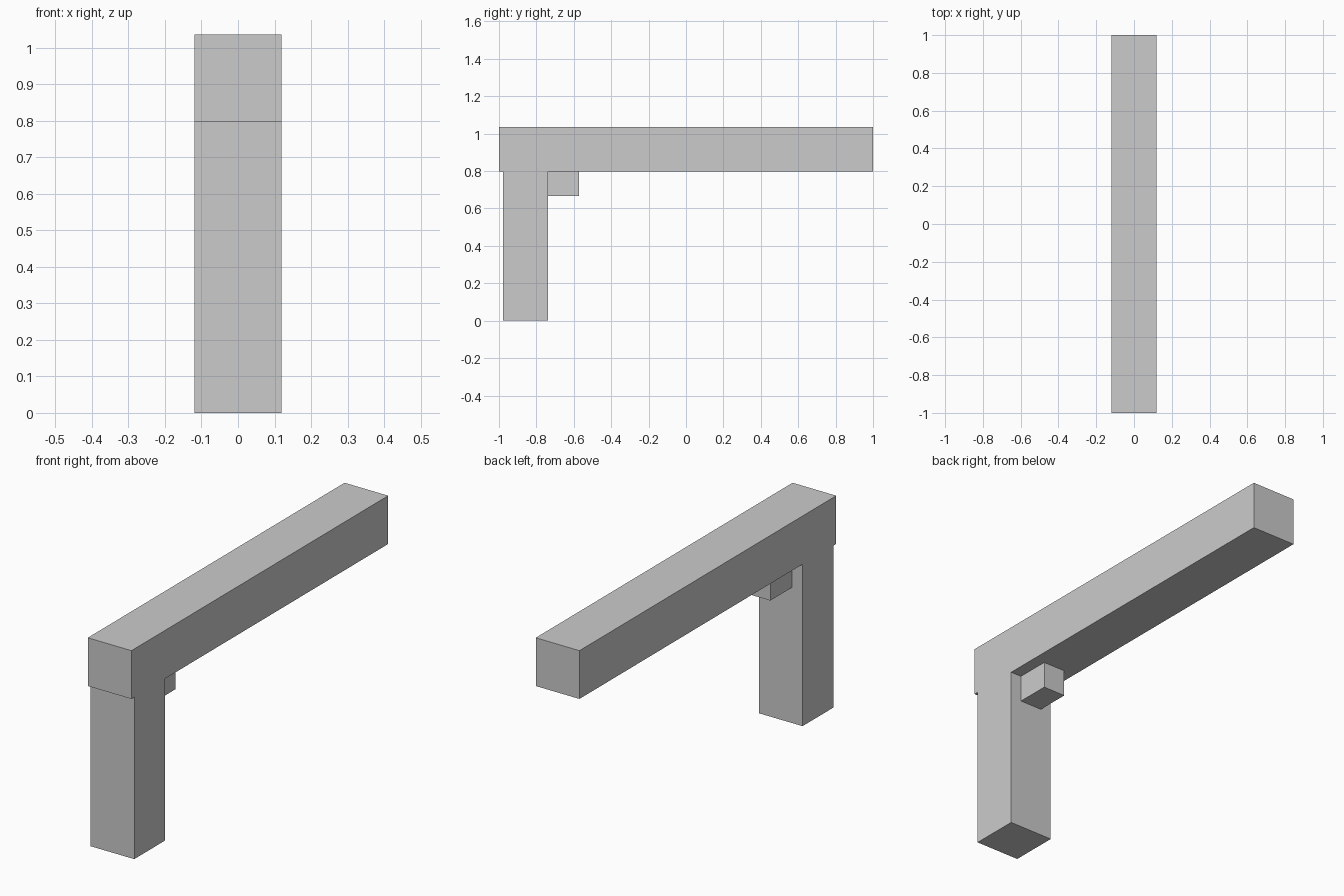
import bpy

if "Cube" in bpy.data.objects:
    bpy.data.objects.remove(bpy.data.objects["Cube"])


def box(name, x, y, z):
    """Axis-aligned box from (min, max) ranges."""
    ranges = (x, y, z)
    bpy.ops.mesh.primitive_cube_add(size=1, location=[(a + b) / 2 for a, b in ranges])
    obj = bpy.context.object
    obj.name = name
    obj.scale = [b - a for a, b in ranges]
    bpy.ops.object.transform_apply(location=False, rotation=False, scale=True)
    return obj


HALF = 0.119          # half width of post and beam
BEAM_BOTTOM = 0.798

# long horizontal beam
box("beam", (-HALF, HALF), (-1, 1), (BEAM_BOTTOM, 1.036))
# upright post under the front end
box("post", (-HALF, HALF), (-0.978, -0.738), (0, BEAM_BOTTOM))
# small support block in the inner corner
box("corner_block", (-0.06, 0.06), (-0.738, -0.571), (0.667, BEAM_BOTTOM))
